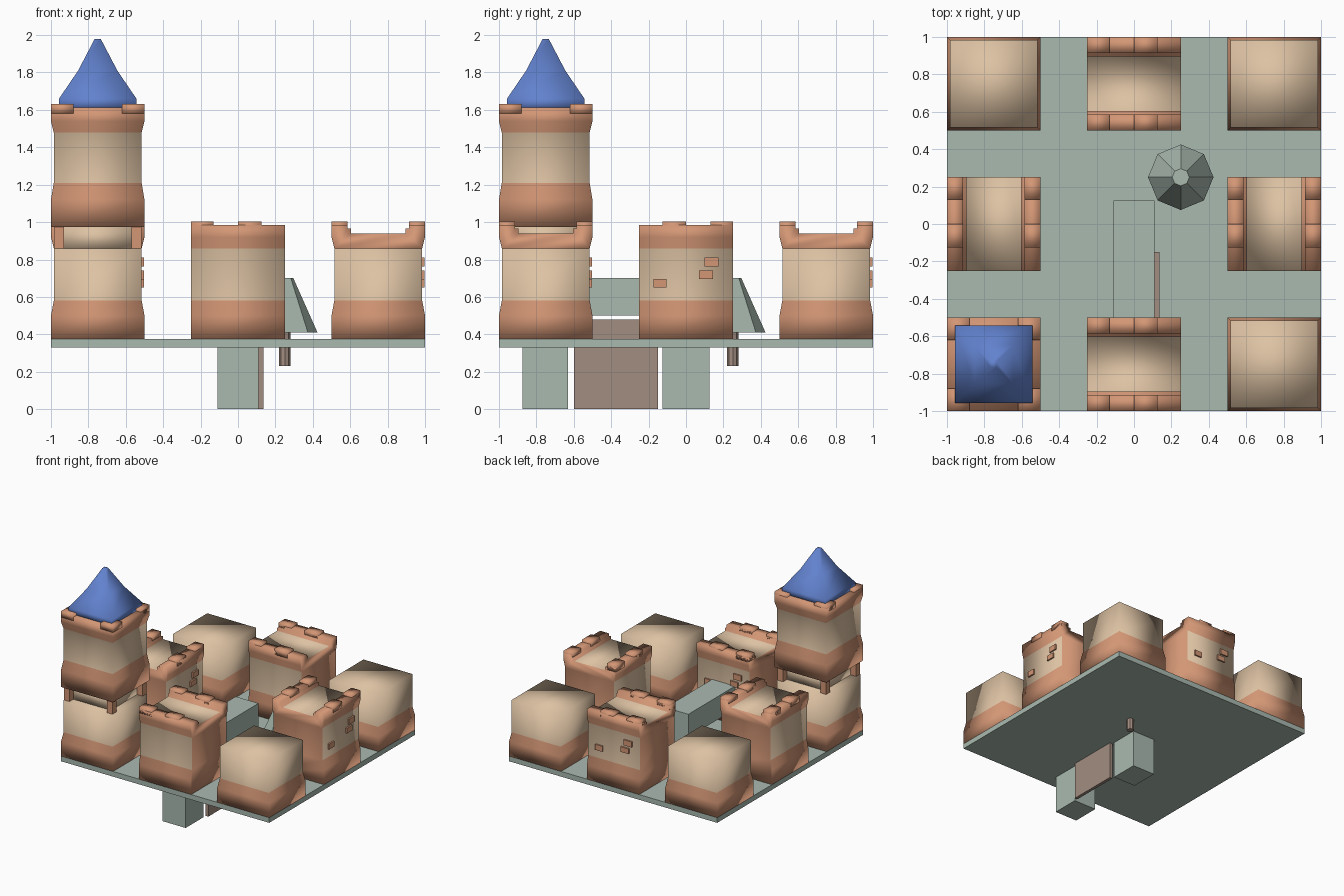
import bpy, bmesh, math
from mathutils import Matrix

if "Cube" in bpy.data.objects:
    bpy.data.objects.remove(bpy.data.objects["Cube"])


def material(name, rgb):
    m = bpy.data.materials.new(name)
    lin = [((c / 255 + 0.055) / 1.055) ** 2.4 for c in rgb]
    m.diffuse_color = (*lin, 1)
    m.use_nodes = True
    m.node_tree.nodes["Principled BSDF"].inputs["Base Color"].default_value = m.diffuse_color
    return m


TAN = material("tan stone", (221, 194, 163))
CLAY = material("terracotta stone", (211, 150, 117))
SAGE = material("sage green", (170, 186, 176))
BLUE = material("blue roof", (98, 130, 206))
BROWN = material("brown wood", (162, 141, 128))


def finish(bm, name, mats, smooth=False, loc=(0, 0, 0), rot=0):
    bmesh.ops.recalc_face_normals(bm, faces=bm.faces)
    for f in bm.faces:
        f.smooth = smooth
    me = bpy.data.meshes.new(name)
    bm.to_mesh(me)
    bm.free()
    for m in mats:
        me.materials.append(m)
    ob = bpy.data.objects.new(name, me)
    ob.location = loc
    ob.rotation_euler[2] = rot
    bpy.context.collection.objects.link(ob)
    return ob


def add_box(bm, x, y, z):
    mid = [(a + b) / 2 for a, b in (x, y, z)]
    size = [b - a for a, b in (x, y, z)]
    mat = Matrix.Translation(mid) @ Matrix.Diagonal((*size, 1))
    return bmesh.ops.create_cube(bm, size=1, matrix=mat)


def box(name, x, y, z, mat, smooth=False, loc=(0, 0, 0), rot=0):
    bm = bmesh.new()
    add_box(bm, x, y, z)
    return finish(bm, name, [mat], smooth, loc, rot)


def square_loft(name, levels, mats, tan_band=None, loc=(0, 0, 0)):
    """Stack of square rings given as (z, half width)."""
    bm = bmesh.new()
    rings = [[bm.verts.new((sx * h, sy * h, z))
              for sx, sy in ((-1, -1), (1, -1), (1, 1), (-1, 1))] for z, h in levels]
    for a, b in zip(rings, rings[1:]):
        for i in range(4):
            j = (i + 1) % 4
            bm.faces.new((a[i], a[j], b[j], b[i]))
    bm.faces.new(rings[0][::-1])
    bm.faces.new(rings[-1])
    if tan_band:
        for f in bm.faces:
            if tan_band[0] < f.calc_center_median().z < tan_band[1]:
                f.material_index = 1
    return finish(bm, name, mats, True, loc)


# Half of the wall cross-section: distance from centre line, height
HALF = [(0.25, 0.375), (0.25, 0.5), (0.235, 0.58), (0.235, 0.86), (0.25, 0.92),
        (0.25, 0.985), (0.165, 0.985), (0.165, 0.965), (0.145, 0.965), (0.145, 0.94)]


def wall(name, x, y, rot):
    # extruded wall with terracotta ends, tan middle band and tan walkway
    bm = bmesh.new()
    profile = HALF + [(-n, z) for n, z in reversed(HALF)]
    a, b = [[bm.verts.new((n, t, z)) for n, z in profile] for t in (-0.25, 0.25)]
    k = len(profile)
    for i in range(k):
        j = (i + 1) % k
        f = bm.faces.new((a[i], a[j], b[j], b[i]))
        z = f.calc_center_median().z
        if 0.6 < z < 0.85 or 0.935 < z < 0.945:
            f.material_index = 1
    bm.faces.new(a)
    bm.faces.new(b)
    finish(bm, name, [CLAY, TAN], True, (x, y, 0), rot)
    # battlements on both long edges
    bm = bmesh.new()
    for n in ((-0.25, -0.165), (0.165, 0.25)):
        for t in ((0.13, 0.25), (-0.125, 0.0)):
            add_box(bm, n, t, (0.95, 1.003))
    finish(bm, name + "_battlements", [CLAY], True, (x, y, 0), rot)
    # raised bricks on one face
    bm = bmesh.new()
    for t, z in (((-0.175, -0.105), (0.65, 0.697)), ((0.07, 0.145), (0.697, 0.742)),
                 ((0.10, 0.175), (0.762, 0.81))):
        add_box(bm, (0.22, 0.248), t, z)
    finish(bm, name + "_bricks", [CLAY], False, (x, y, 0), rot)


# Ground slab
box("ground_slab", (-1, 1), (-1, 1), (0.33, 0.375), SAGE)

# Four wall sections
wall("right_wall", 0.75, 0, 0)
wall("left_wall", -0.75, 0, 0)
wall("back_wall", 0, 0.75, math.pi / 2)
wall("front_wall", 0, -0.75, math.pi / 2)

# Four corner blocks
BASE = [(0.375, 0.25), (0.5, 0.25), (0.58, 0.235), (0.86, 0.235)]
for sx, nx in ((-1, "left"), (1, "right")):
    for sy, ny in ((-1, "front"), (1, "back")):
        square_loft(f"{ny}_{nx}_corner_block", BASE, [CLAY, TAN], (0.6, 0.9),
                    (0.75 * sx, 0.75 * sy, 0))

# Tall tower on the front left corner
T = (-0.75, -0.75, 0)
box("tower_neck", (-0.18, 0.18), (-0.18, 0.18), (0.85, 0.98), TAN, True, T)
posts, merlons = bmesh.new(), bmesh.new()
for sx in (-1, 1):
    for sy in (-1, 1):
        px, py = [sorted((s * 0.18, s * 0.233)) for s in (sx, sy)]
        add_box(posts, px, py, (0.85, 0.98))
        mx, my = [sorted((s * 0.13, s * 0.25)) for s in (sx, sy)]
        add_box(merlons, mx, my, (1.58, 1.632))
finish(posts, "tower_posts", [CLAY], False, T)
finish(merlons, "tower_battlements", [CLAY], True, T)
square_loft("tower_upper", [(0.975, 0.25), (1.12, 0.25), (1.21, 0.235), (1.48, 0.235),
                            (1.54, 0.25), (1.612, 0.25)], [CLAY, TAN], (1.22, 1.47), T)
square_loft("tower_roof", [(1.6, 0.207), (1.66, 0.207), (1.81, 0.105), (1.98, 0.016)],
            [BLUE], None, T)

# Gate: two pillars, a lintel and a door leaf
for name, y in (("front_gate_pillar", (-0.875, -0.63)), ("back_gate_pillar", (-0.125, 0.125))):
    box(name, (-0.11, 0.11), y, (0, 0.5), SAGE)
box("gate_lintel", (-0.11, 0.11), (-0.875, 0.125), (0.5, 0.7), SAGE)
box("gate_door", (0.108, 0.135), (-0.6, -0.15), (0, 0.48), BROWN)


# Tree
def cone(name, r1, r2, z0, z1, mat):
    bm = bmesh.new()
    bmesh.ops.create_cone(bm, cap_ends=True, segments=8, radius1=r1, radius2=r2,
                          depth=z1 - z0, matrix=Matrix.Translation((0, 0, (z0 + z1) / 2)))
    finish(bm, name, [mat], False, (0.25, 0.25, 0))


cone("tree_trunk", 0.03, 0.03, 0.23, 0.415, BROWN)
cone("tree_crown", 0.175, 0.046, 0.41, 0.70, SAGE)
